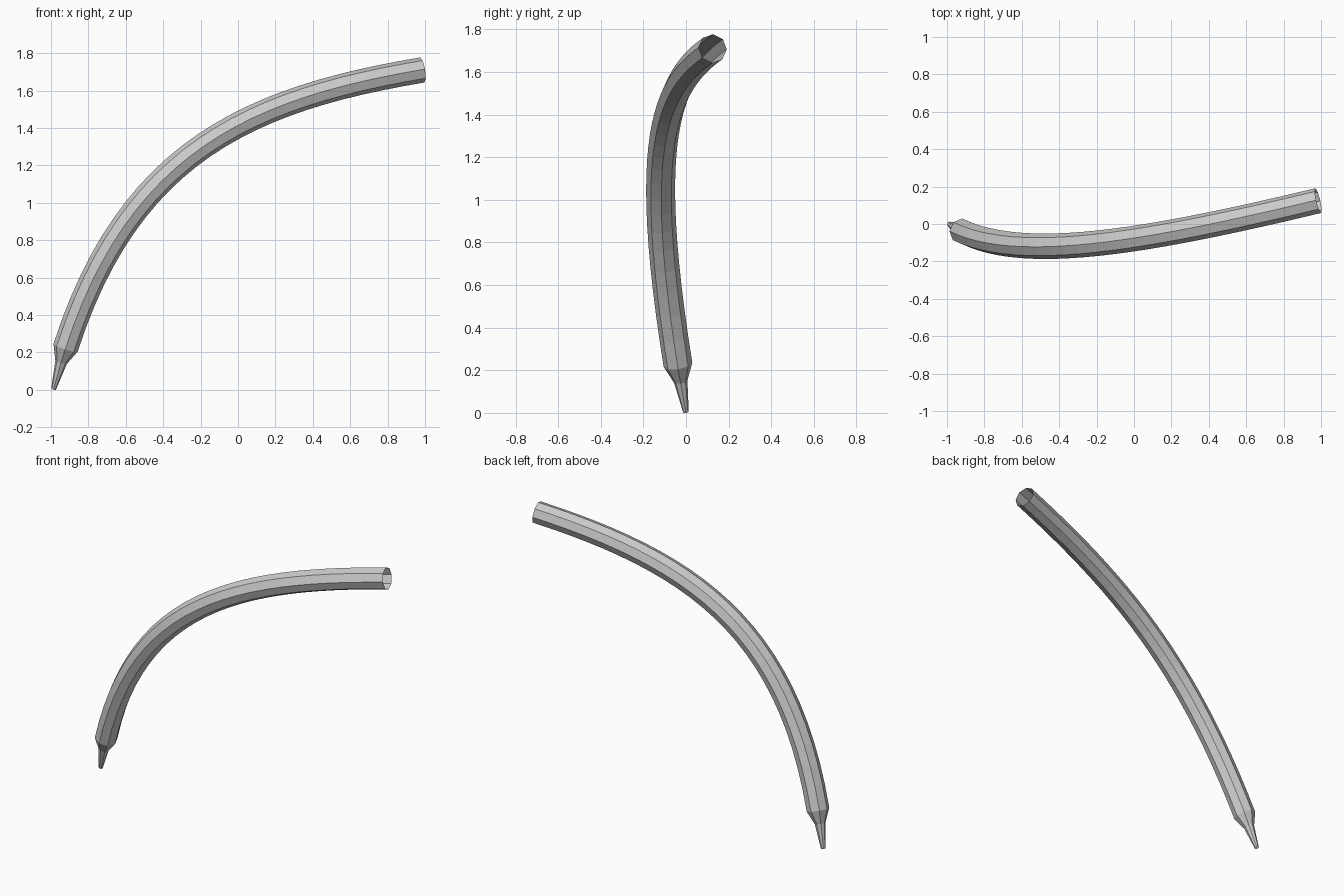
import bpy, bmesh
from math import cos, sin, pi
from mathutils import Vector

if "Cube" in bpy.data.objects:
    bpy.data.objects.remove(bpy.data.objects["Cube"])

# Centre line of the bent tube (one cubic curve)
P = [Vector(p) for p in ((-0.986, 0, 0.003), (-0.668, -0.22, 1.238),
                         (0.003, -0.11, 1.545), (0.985, 0.125, 1.71))]
SIDES = 8


def point(t):
    s = 1 - t
    return P[0]*s**3 + P[1]*3*s*s*t + P[2]*3*s*t*t + P[3]*t**3


def tangent(t):
    s = 1 - t
    return ((P[1]-P[0])*s*s + (P[2]-P[1])*2*s*t + (P[3]-P[2])*t*t).normalized()


# Stations: narrow tip, neck, shoulder, then constant-width tube
START, RINGS = 0.063, 24
stations = [(0, 0.013), (0.04, 0.032)]
stations += [(START + (1-START)*i/RINGS, 0.068) for i in range(RINGS + 1)]

# Sweep an octagon along the path; both ends stay open
bm = bmesh.new()
side = None
rings = []
for t, r in stations:
    c, d = point(t), tangent(t)
    if side is None:
        side = Vector((0, 1, 0))
    side = (side - d*side.dot(d)).normalized()
    up = d.cross(side)
    rings.append([bm.verts.new(c + (side*cos(2*pi*k/SIDES) + up*sin(2*pi*k/SIDES))*r)
                  for k in range(SIDES)])
for a, b in zip(rings, rings[1:]):
    for k in range(SIDES):
        n = (k + 1) % SIDES
        bm.faces.new((a[k], a[n], b[n], b[k]))

mesh = bpy.data.meshes.new("curved_tube")
bm.to_mesh(mesh)
bm.free()
obj = bpy.data.objects.new("curved_tube", mesh)
bpy.context.collection.objects.link(obj)
